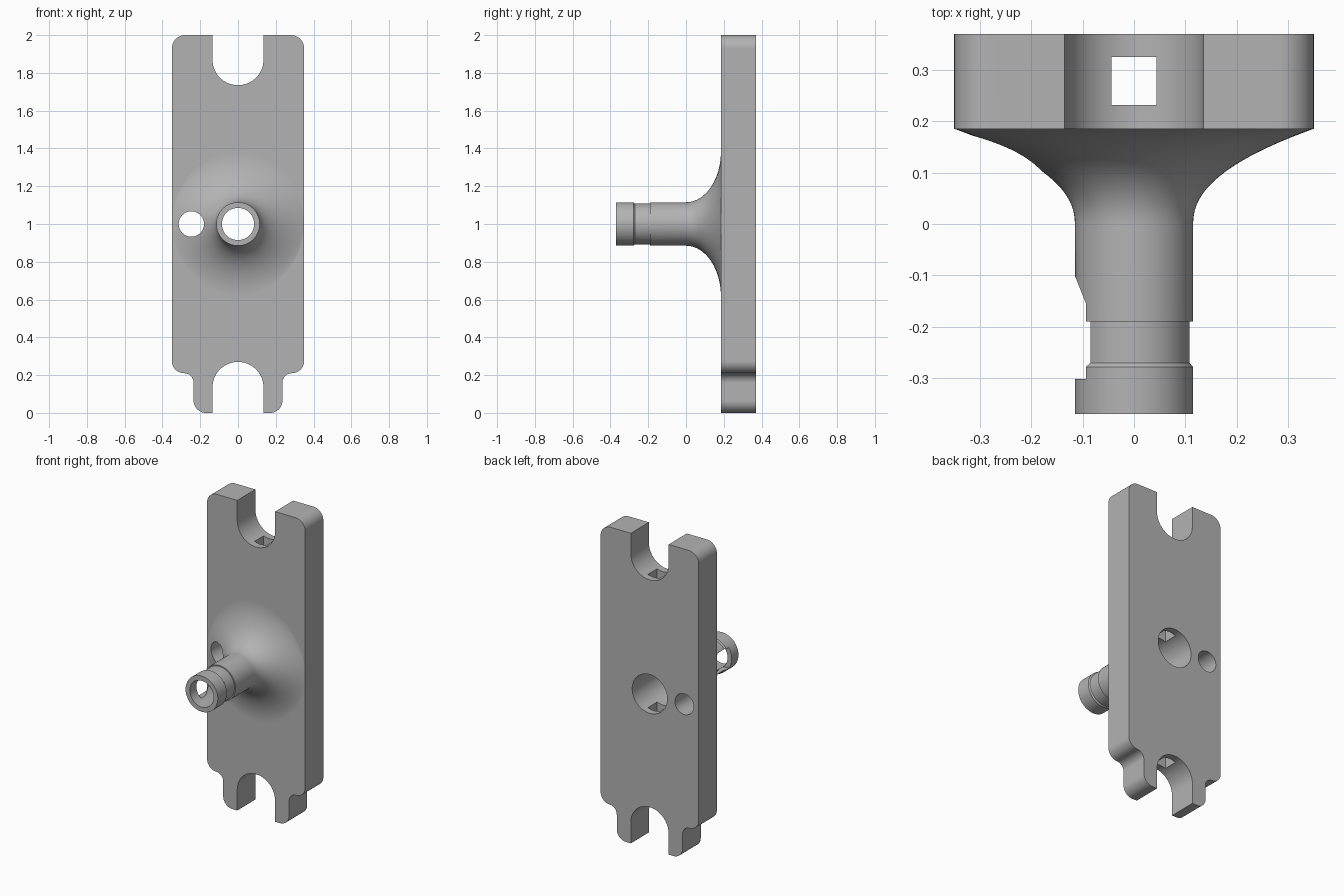
import bpy, bmesh
from math import sin, cos, pi, radians, sqrt

cube = bpy.data.objects.get("Cube")
if cube:
    bpy.data.objects.remove(cube)

FRONT, BACK, MID = 0.185, 0.37, 1.0      # plate faces and nozzle height
TUBE, BORE = 0.115, 0.085

grey = bpy.data.materials.new("satin grey")
grey.use_nodes = True
colour = (0.45, 0.45, 0.45, 1)
grey.diffuse_color = colour
grey.node_tree.nodes["Principled BSDF"].inputs["Base Color"].default_value = colour


def finish(name, bm):
    bmesh.ops.recalc_face_normals(bm, faces=bm.faces)
    mesh = bpy.data.meshes.new(name)
    bm.to_mesh(mesh)
    bm.free()
    mesh.materials.append(grey)
    obj = bpy.data.objects.new(name, mesh)
    bpy.context.collection.objects.link(obj)
    return obj


def prism(name, points, offset):
    """Extrude a closed outline along a vector."""
    bm = bmesh.new()
    face = bm.faces.new([bm.verts.new(p) for p in points])
    ext = bmesh.ops.extrude_face_region(bm, geom=[face])
    verts = [g for g in ext["geom"] if isinstance(g, bmesh.types.BMVert)]
    bmesh.ops.translate(bm, verts=verts, vec=offset)
    return finish(name, bm)


def lathe(name, rings, x=0, steps=96):
    """Solid along y from (y, x radius, z radius) rings."""
    bm = bmesh.new()
    loops = [[bm.verts.new((x + rx * cos(2 * pi * i / steps), y,
                            MID + rz * sin(2 * pi * i / steps)))
              for i in range(steps)] for y, rx, rz in rings]
    for a, b in zip(loops, loops[1:]):
        for i in range(steps):
            j = (i + 1) % steps
            bm.faces.new((a[i], a[j], b[j], b[i]))
    bm.faces.new(loops[0])
    bm.faces.new(loops[-1])
    return finish(name, bm)


def arc(cx, cz, r, start, end, steps=12):
    return [(cx + r * cos(radians(start + (end - start) * i / steps)),
             cz + r * sin(radians(start + (end - start) * i / steps)))
            for i in range(steps + 1)]


def combine(target, tool, operation):
    mod = target.modifiers.new("join", 'BOOLEAN')
    mod.object, mod.operation, mod.solver = tool, operation, 'EXACT'
    bpy.context.view_layer.objects.active = target
    bpy.ops.object.modifier_apply(modifier=mod.name)
    bpy.data.objects.remove(tool)


# Plate outline: right half from the top slot down to the bottom slot, then mirrored
half = (arc(0, 1.87, 0.135, -90, 0, 20)
        + [(0.135, 2)]
        + arc(0.28, 1.93, 0.07, 90, 0)
        + arc(0.285, 0.275, 0.065, 0, -90)
        + arc(0.285, 0.16, 0.05, 90, 180)
        + arc(0.17, 0.065, 0.065, 0, -90)
        + [(0.135, 0)]
        + arc(0, 0.135, 0.135, 0, 90, 20))
outline = half + [(-x, z) for x, z in reversed(half[1:-1])]
plate = prism("nozzle_plate", [(x, FRONT, z) for x, z in outline],
              (0, BACK - FRONT, 0))

# Nozzle: grooved tube that flares into the plate, wider sideways than upright
rings = [(-0.37, TUBE, TUBE), (-0.278, TUBE, TUBE), (-0.27, 0.108, 0.108),
         (-0.19, 0.108, 0.108), (-0.19, TUBE, TUBE)]
for i in range(25):
    s = sin(pi / 2 * i / 24)
    rings.append((FRONT * s, TUBE + 0.234 * s ** 2.2,
                  TUBE + 0.27 * (1 - sqrt(max(0, 1 - s * s)))))
rings.append((0.2,) + rings[-1][1:])
combine(plate, lathe("nozzle", rings), 'UNION')

# Stepped bore through nozzle and plate
bore = [(-0.5, BORE, BORE), (0, BORE, BORE), (0.12, 0.125, 0.125),
        (0.5, 0.125, 0.125)]
combine(plate, lathe("bore", bore), 'DIFFERENCE')

# Small round side hole
hole = [(-0.1, 0.067, 0.067), (0.5, 0.067, 0.067)]
combine(plate, lathe("side_hole", hole, -0.247, 48), 'DIFFERENCE')

# Square channel joining both slots and the bore
lo, hi = 0.232, 0.325
channel = [(-0.044, lo, 0.2), (0.044, lo, 0.2), (0.044, hi, 0.2), (-0.044, hi, 0.2)]
combine(plate, prism("channel", channel, (0, 0, 1.6)), 'DIFFERENCE')

# Window with a sloping end in one side of the tube
window = [(-0.16, 0.012), (-0.04, -0.288), (-0.04, -0.302), (-0.16, -0.302)]
combine(plate, prism("window", [(x, y, MID - 0.067) for x, y in window],
                     (0, 0, 0.134)), 'DIFFERENCE')

# Smooth curves with crisp edges
bpy.ops.object.select_all(action='DESELECT')
plate.select_set(True)
bpy.context.view_layer.objects.active = plate
bpy.ops.object.shade_smooth_by_angle(angle=radians(25))
weighted = plate.modifiers.new("flat_faces", 'WEIGHTED_NORMAL')
weighted.keep_sharp = True
